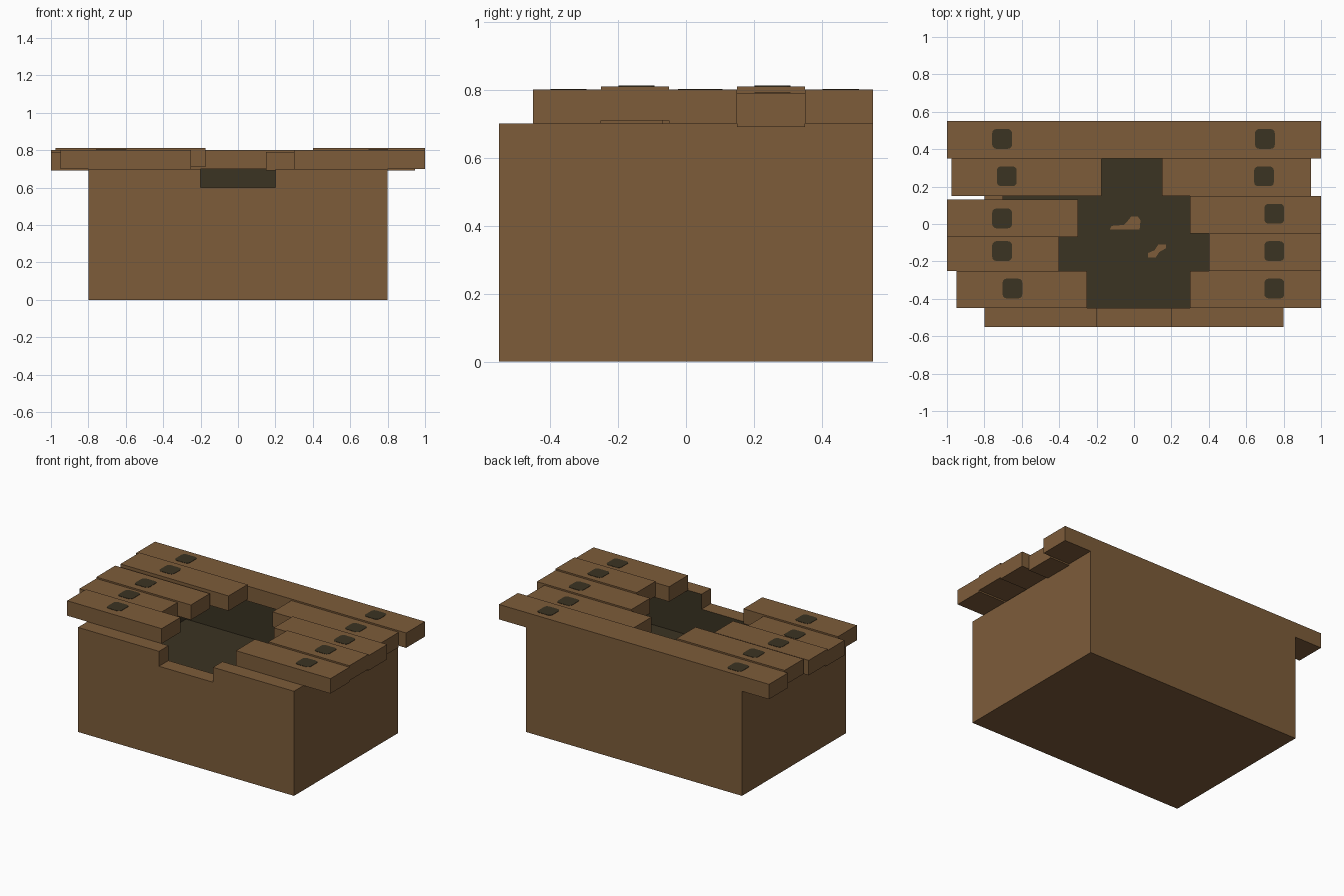
import bpy, bmesh, math

cube = bpy.data.objects.get("Cube")
if cube:
    bpy.data.objects.remove(cube, do_unlink=True)


def material(name, rgb):
    m = bpy.data.materials.new(name)
    m.use_nodes = True
    m.diffuse_color = (*rgb, 1)
    m.node_tree.nodes["Principled BSDF"].inputs["Base Color"].default_value = (*rgb, 1)
    return m


WOOD = material("brown wood", (0.205, 0.107, 0.042))
DARK = material("dark umber", (0.043, 0.033, 0.016))


def prism(name, outline, z0, z1, *mats):
    """Extrude an outline in the xy plane from z0 up to z1."""
    bm = bmesh.new()
    face = bm.faces.new([bm.verts.new((x, y, z0)) for x, y in outline])
    top = bmesh.ops.extrude_face_region(bm, geom=[face])
    bmesh.ops.translate(bm, vec=(0, 0, z1 - z0),
                        verts=[v for v in top["geom"] if isinstance(v, bmesh.types.BMVert)])
    bmesh.ops.recalc_face_normals(bm, faces=bm.faces)
    me = bpy.data.meshes.new(name)
    bm.to_mesh(me)
    bm.free()
    for m in mats:
        me.materials.append(m)
    ob = bpy.data.objects.new(name, me)
    bpy.context.collection.objects.link(ob)
    return ob


def box(name, x0, x1, y0, y1, z0, z1, *mats):
    return prism(name, [(x0, y0), (x1, y0), (x1, y1), (x0, y1)], z0, z1, *mats)


def cut(target, cutter):
    mod = target.modifiers.new("cut", "BOOLEAN")
    mod.operation, mod.solver, mod.object = "DIFFERENCE", "EXACT", cutter
    bpy.context.view_layer.objects.active = target
    bpy.ops.object.modifier_apply(modifier=mod.name)
    bpy.data.objects.remove(cutter, do_unlink=True)


# Crate body: hollowed from the top, with a notch in the front rim
FLOOR = 0.4
crate = box("crate_body", -0.8, 0.8, -0.55, 0.55, 0, 0.7, WOOD, DARK)
cut(crate, box("cavity_cutter", -0.7, 0.7, -0.45, 0.45, FLOOR, 0.9, WOOD))
cut(crate, box("notch_cutter", -0.2, 0.2, -0.6, -0.4, 0.6, 0.9, WOOD))

# Everything lining the cavity is dark
for p in crate.data.polygons:
    pts = [crate.data.vertices[i].co for i in p.vertices]
    inside = all(abs(c.x) < 0.705 and abs(c.y) < 0.455 and c.z > FLOOR - 0.01 for c in pts)
    p.material_index = 1 if inside else 0


def nail(name, x, y, z, half=0.053, r=0.022):
    """Thin rounded square plate lying on a plank."""
    pts = []
    for k, (sx, sy) in enumerate([(1, 1), (-1, 1), (-1, -1), (1, -1)]):
        for i in range(4):
            a = math.pi / 2 * (k + i / 3)
            pts.append((x + sx * (half - r) + r * math.cos(a),
                        y + sy * (half - r) + r * math.sin(a)))
    prism(name, pts, z, z + 0.002, DARK)


# Lid planks: name, x range, y range, bottom height, nail positions
planks = [
    ("back_plank", -1.0, 1.0, 0.35, 0.55, 0.70, [(-0.705, 0.455), (0.70, 0.455)]),
    ("second_plank_right", -0.975, -0.175, 0.15, 0.35, 0.71, [(-0.68, 0.255)]),
    ("second_plank_left", 0.15, 0.945, 0.15, 0.35, 0.69, [(0.695, 0.255)]),
    ("middle_plank_right", -1.0, -0.30, -0.07, 0.13, 0.70, [(-0.705, 0.03)]),
    ("middle_plank_left", 0.30, 1.0, -0.05, 0.15, 0.70, [(0.75, 0.055)]),
    ("fourth_plank_right", -1.0, -0.40, -0.25, -0.05, 0.69, [(-0.705, -0.145)]),
    ("fourth_plank_left", 0.40, 1.0, -0.25, -0.05, 0.71, [(0.75, -0.145)]),
    ("front_plank_right", -0.95, -0.25, -0.45, -0.25, 0.70, [(-0.65, -0.345)]),
    ("front_plank_left", 0.30, 1.0, -0.45, -0.25, 0.70, [(0.75, -0.345)]),
]
for name, x0, x1, y0, y1, z, nails in planks:
    box(name, x0, x1, y0, y1, z, z + 0.1, WOOD)
    for i, (x, y) in enumerate(nails):
        nail(f"{name}_nail_{i + 1}", x, y, z + 0.1)

# Two pale scraps on the cavity floor
prism("large_scrap", [(-0.13, -0.03), (0.03, -0.03), (0.035, 0.02), (0.02, 0.04), (-0.015, 0.04),
                      (-0.035, 0.015), (-0.055, -0.005), (-0.12, -0.01)],
      FLOOR, FLOOR + 0.003, WOOD)
prism("small_scrap", [(0.075, -0.18), (0.115, -0.18), (0.135, -0.15), (0.17, -0.13), (0.17, -0.11),
                      (0.13, -0.11), (0.11, -0.14), (0.075, -0.155)],
      FLOOR, FLOOR + 0.003, WOOD)
